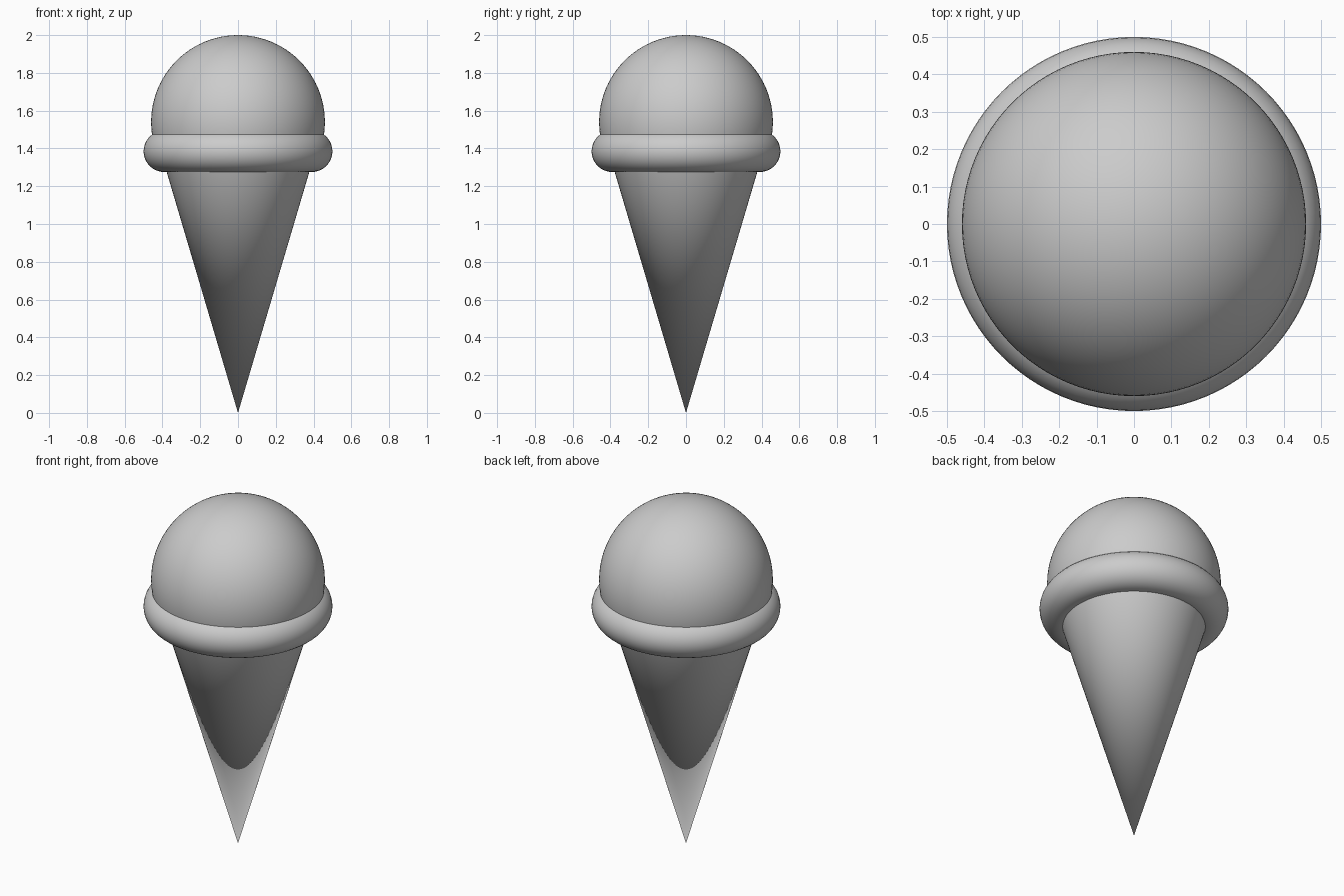
import bpy
import math

cube = bpy.data.objects.get("Cube")
if cube:
    bpy.data.objects.remove(cube, do_unlink=True)

# One plain grey for every part
grey = bpy.data.materials.new("plain grey")
grey.use_nodes = True
colour = (0.6, 0.6, 0.6, 1)
grey.diffuse_color = colour
grey.node_tree.nodes["Principled BSDF"].inputs["Base Color"].default_value = colour

RIM_Z = 1.385


def finish(name):
    part = bpy.context.object
    part.name = name
    part.data.materials.append(grey)
    bpy.ops.object.shade_smooth_by_angle(angle=math.radians(40))


# Cone, point down, its open end hidden inside the rim
bpy.ops.mesh.primitive_cone_add(vertices=96, radius1=0, radius2=0.41, depth=RIM_Z,
                                location=(0, 0, RIM_Z / 2))
finish("cone")

# Rounded rim
bpy.ops.mesh.primitive_torus_add(major_radius=0.39, minor_radius=0.11,
                                 major_segments=96, minor_segments=32,
                                 location=(0, 0, RIM_Z))
finish("rim")

# Scoop
bpy.ops.mesh.primitive_uv_sphere_add(segments=96, ring_count=48, radius=0.46,
                                     location=(0, 0, 1.54))
finish("scoop")
